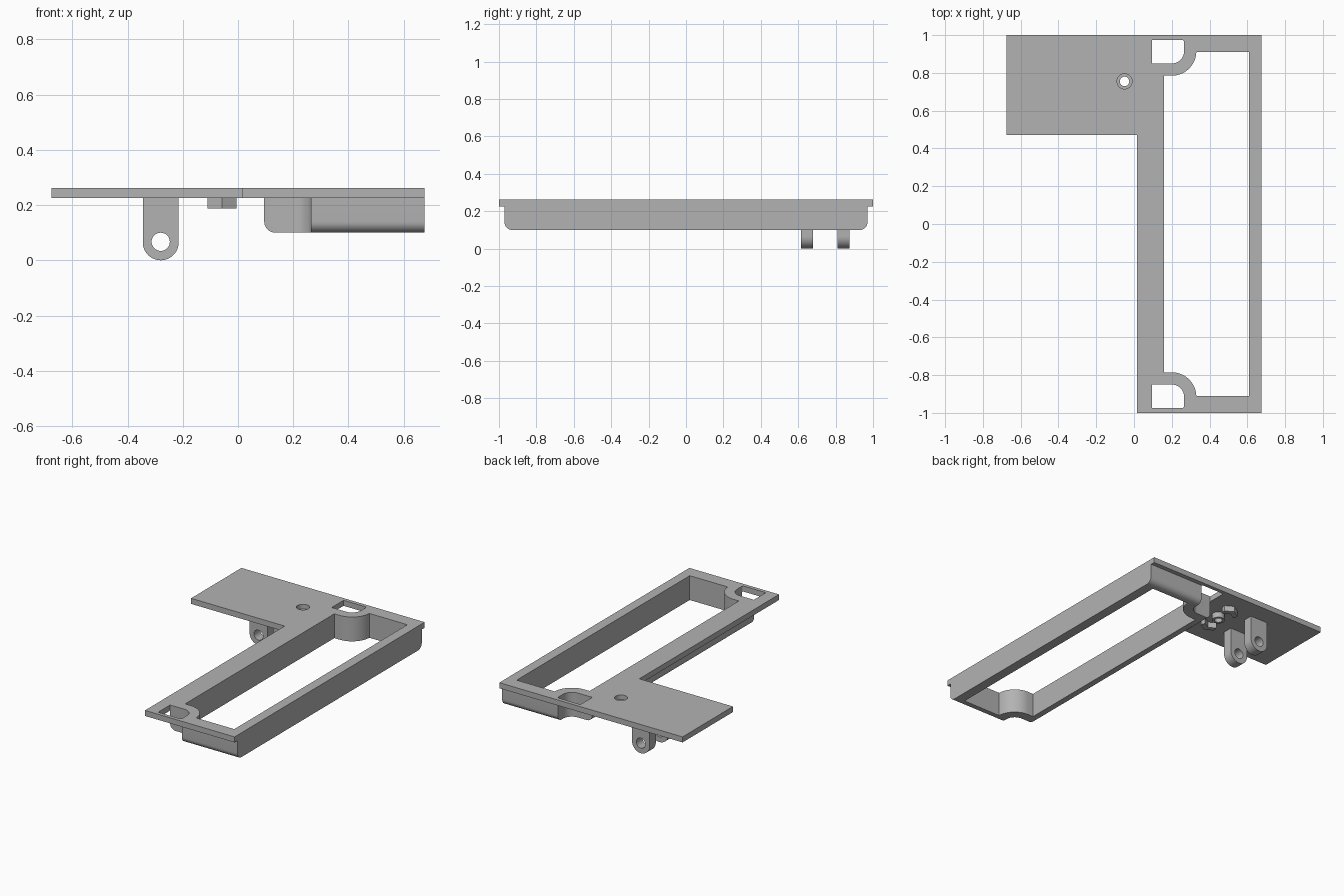
import bpy, bmesh, math

if "Cube" in bpy.data.objects:
    bpy.data.objects.remove(bpy.data.objects["Cube"])

grey = bpy.data.materials.new("grey plastic")
grey.diffuse_color = (0.45, 0.45, 0.45, 1)
grey.use_nodes = True
grey.node_tree.nodes["Principled BSDF"].inputs["Base Color"].default_value = grey.diffuse_color


def arc(cx, cy, r, a0, a1, n=14):
    """Points on an arc, angles in degrees."""
    return [(cx + r * math.cos(math.radians(a0 + (a1 - a0) * i / n)),
             cy + r * math.sin(math.radians(a0 + (a1 - a0) * i / n))) for i in range(n + 1)]


def circle(cx, cy, r, n=32):
    return arc(cx, cy, r, 0, 360, n)[:-1]


def flip(pts):
    return [(x, -y) for x, y in reversed(pts)]


def finish(ob):
    ob.data.materials.clear()
    ob.data.materials.append(grey)
    bpy.ops.object.select_all(action='DESELECT')
    bpy.context.view_layer.objects.active = ob
    ob.select_set(True)
    bpy.ops.object.shade_smooth_by_angle(angle=math.radians(30))


def prism(name, outline, z0, z1):
    """Extrude a flat outline from z0 to z1."""
    bm = bmesh.new()
    face = bm.faces.new([bm.verts.new((x, y, z0)) for x, y in outline])
    top = bmesh.ops.extrude_face_region(bm, geom=[face])["geom"]
    bmesh.ops.translate(bm, vec=(0, 0, z1 - z0),
                        verts=[v for v in top if isinstance(v, bmesh.types.BMVert)])
    bmesh.ops.recalc_face_normals(bm, faces=bm.faces)
    me = bpy.data.meshes.new(name)
    bm.to_mesh(me)
    bm.free()
    ob = bpy.data.objects.new(name, me)
    bpy.context.collection.objects.link(ob)
    return ob


def cut(ob, outline, z0=-1, z1=1):
    """Cut a prism out of an object and discard the cutter."""
    tool = prism("cutter", outline, z0, z1)
    tool.hide_render = True
    mod = ob.modifiers.new("cut", 'BOOLEAN')
    mod.operation, mod.solver, mod.object = 'DIFFERENCE', 'EXACT', tool
    bpy.context.view_layer.objects.active = ob
    bpy.ops.object.modifier_apply(modifier=mod.name)
    bpy.data.objects.remove(tool)


LOW, UNDER, TOP = 0.10, 0.225, 0.262
BX, BY = -0.05, 0.755          # screw boss centre

# Large opening with rounded screw pockets in its two left corners
half = [(0.61, 0.91)] + arc(0.2, 0.915, 0.13, -2, -90) + [(0.16, 0.785)]
opening = half + flip(half)

# D-shaped screw slot, and the matching open notch in the lower frame
slot = ([(0.095, 0.85)] + arc(0.2, 0.915, 0.065, -90, 0)
        + arc(0.253, 0.963, 0.012, 0, 90, 4) + [(0.095, 0.975)])
notch = [(0.0, 0.85)] + arc(0.2, 0.915, 0.065, -90, 0) + [(0.265, 1.1), (0.0, 1.1)]

# Top plate: L-shaped
plate = prism("top_plate", [(0.015, -1), (0.675, -1), (0.675, 1), (-0.675, 1),
                            (-0.675, 0.47), (0.015, 0.47)], UNDER, TOP)
for hole in (opening, slot, flip(slot)):
    cut(plate, hole)
cut(plate, circle(BX, BY, 0.04))
finish(plate)

# Lower frame: box with three rounded bottom edges, hollowed and notched
frame = prism("lower_frame", [(0.095, -0.97), (0.675, -0.97), (0.675, 0.97), (0.095, 0.97)],
              LOW, UNDER)
bm = bmesh.new()
bm.from_mesh(frame.data)
edges = [e for e in bm.edges if all(v.co.z < LOW + 0.01 for v in e.verts)
         and not all(v.co.x > 0.6 for v in e.verts)]
bmesh.ops.bevel(bm, geom=edges, offset=0.04, segments=8, profile=0.5, affect='EDGES')
bm.to_mesh(frame.data)
bm.free()
for hole in (opening, notch, flip(notch)):
    cut(frame, hole)
finish(frame)

# Hinge lugs: rounded tabs with a pin hole, drawn upright then turned to face front
for i, y in enumerate((0.68, 0.875)):
    tab = [(-0.215, UNDER)] + [(-0.345, UNDER)] + arc(-0.28, 0.065, 0.065, 180, 360, 24)
    lug = prism("hinge_lug_%d" % (i + 1), tab, 0, 0.065)
    cut(lug, circle(-0.28, 0.067, 0.033))
    for v in lug.data.vertices:
        x, z, d = v.co
        v.co = (x, y - d, z)
    finish(lug)

# Screw boss below the plate
boss = prism("screw_boss", circle(BX, BY, 0.04), 0.187, 0.232)
cut(boss, circle(BX, BY, 0.025))
finish(boss)

# Two chevron retainers either side of the boss
for name, s in (("back_retainer", 1), ("front_retainer", -1)):
    shape = [(-0.11, 0.10), (-0.103, 0.082), (-0.058, 0.108), (-0.013, 0.082),
             (-0.005, 0.10), (-0.005, 0.115), (-0.058, 0.145), (-0.11, 0.115)]
    finish(prism(name, [(x, BY + s * y) for x, y in shape], 0.187, UNDER))
